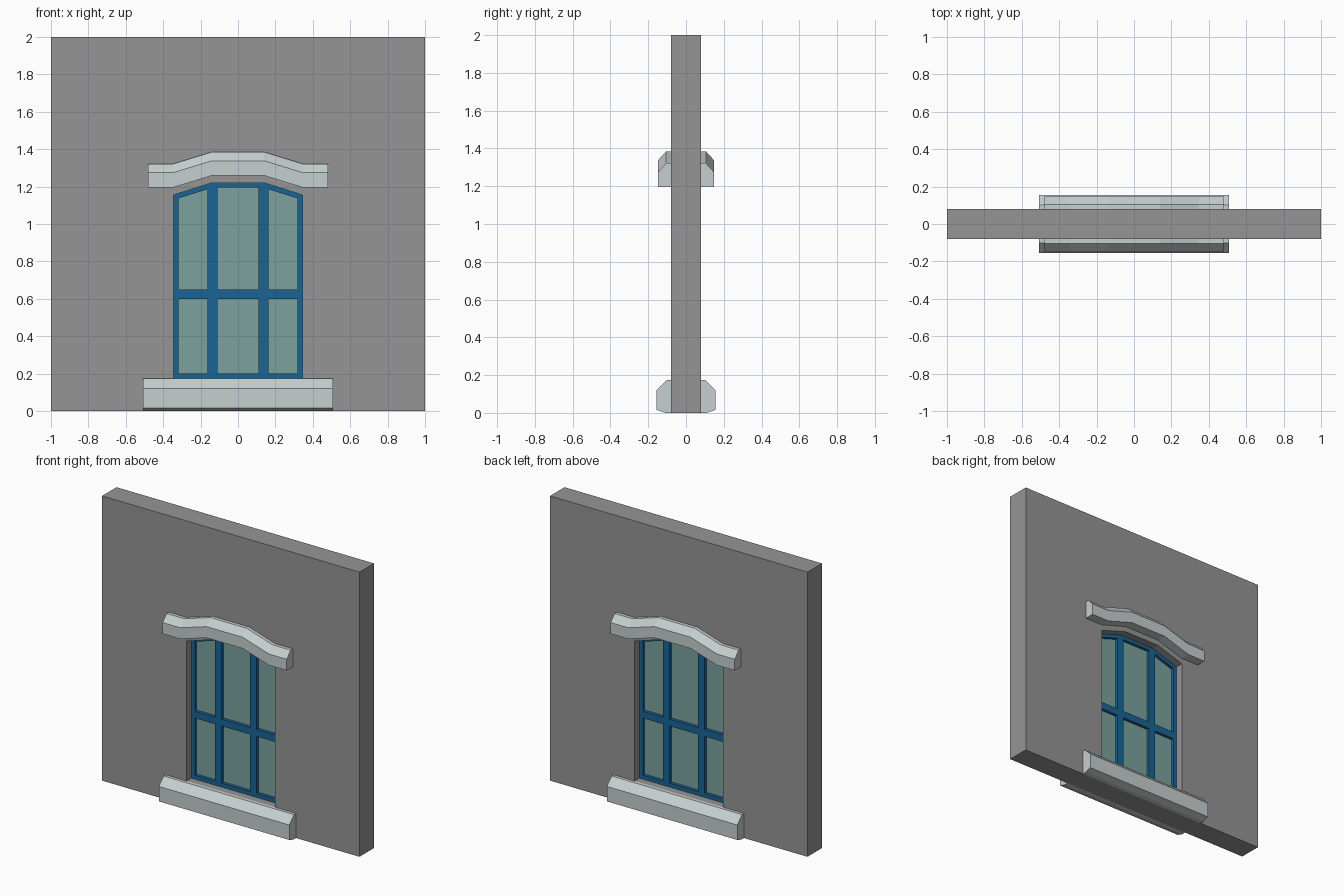
import bpy, bmesh, math
from mathutils import Matrix

if "Cube" in bpy.data.objects:
    bpy.data.objects.remove(bpy.data.objects["Cube"])


def material(name, color):
    m = bpy.data.materials.new(name)
    m.diffuse_color = color
    m.use_nodes = True
    m.node_tree.nodes["Principled BSDF"].inputs["Base Color"].default_value = m.diffuse_color
    return m


STONE = material("pale_stone", (0.56, 0.63, 0.62, 1))
BLUE = material("blue_paint", (0.01, 0.13, 0.30, 1))
GLASS = material("green_glass", (0.20, 0.36, 0.34, 1))
GREY = material("wall_grey", (0.30, 0.30, 0.30, 1))


def panel(name, loops, half_depth, mat):
    """Upright slab from an outer (x, z) outline and hole outlines."""
    cu = bpy.data.curves.new(name, 'CURVE')
    cu.dimensions = '2D'
    cu.fill_mode = 'BOTH'
    cu.extrude = half_depth
    for pts in loops:
        s = cu.splines.new('POLY')
        s.points.add(len(pts) - 1)
        for p, (x, z) in zip(s.points, pts):
            p.co = (x, z, 0, 1)
        s.use_cyclic_u = True
    tmp = bpy.data.objects.new(name + "_outline", cu)
    bpy.context.collection.objects.link(tmp)
    dg = bpy.context.evaluated_depsgraph_get()
    me = bpy.data.meshes.new_from_object(tmp.evaluated_get(dg))
    bpy.data.objects.remove(tmp)
    me.transform(Matrix.Rotation(math.pi / 2, 4, 'X'))
    bm = bmesh.new()
    bm.from_mesh(me)
    bmesh.ops.remove_doubles(bm, verts=bm.verts, dist=1e-5)
    bmesh.ops.recalc_face_normals(bm, faces=bm.faces)
    finish(name, bm, mat, me)


def loft(name, stations, profile, side, mat):
    """Moulding: a (depth, height) profile carried along (x, z) stations."""
    bm = bmesh.new()
    rings = [[bm.verts.new((x, side * d, z + h)) for d, h in profile]
             for x, z in stations]
    n = len(profile)
    for a, b in zip(rings, rings[1:]):
        for i in range(n):
            j = (i + 1) % n
            bm.faces.new((a[i], a[j], b[j], b[i]))
    bm.faces.new(rings[0])
    bm.faces.new(rings[-1][::-1])
    bmesh.ops.recalc_face_normals(bm, faces=bm.faces)
    finish(name, bm, mat, bpy.data.meshes.new(name))


def finish(name, bm, mat, me):
    bm.to_mesh(me)
    bm.free()
    me.name = name
    me.materials.clear()
    me.materials.append(mat)
    for p in me.polygons:
        p.use_smooth = False
        p.material_index = 0
    bpy.context.collection.objects.link(bpy.data.objects.new(name, me))


def rect(x0, x1, z0, z1):
    return [(x0, z0), (x1, z0), (x1, z1), (x0, z1)]


def mirror(pts):
    return [(-x, z) for x, z in reversed(pts)]


# wall with arched opening
BASE = 0.172
opening = [(-0.345, BASE), (0.345, BASE), (0.345, 1.155),
           (0.14, 1.22), (-0.14, 1.22), (-0.345, 1.155)]
panel("wall", [rect(-1, 1, 0, 2), opening], 0.08, GREY)

# window frame with six panes
upper = [(0.162, 0.65), (0.318, 0.65), (0.318, 1.137), (0.162, 1.186)]
lower = rect(0.162, 0.318, 0.2, 0.6)
panes = [rect(-0.11, 0.11, 0.2, 0.6), rect(-0.11, 0.11, 0.65, 1.195),
         upper, lower, mirror(upper), mirror(lower)]
panel("window_frame", [opening] + panes, 0.025, BLUE)

# glass
for i, p in enumerate(panes):
    panel(f"glass_pane_{i + 1}", [p], 0.004, GLASS)

# sill and arched hood on both faces of the wall
sill_profile = [(0.078, 0), (0.11, 0), (0.155, 0.015), (0.155, 0.12),
                (0.102, 0.173), (0.078, 0.173)]
hood_profile = [(0.078, 0), (0.148, 0), (0.148, 0.079),
                (0.105, 0.126), (0.078, 0.126)]
hood_path = [(-0.482, 1.196), (-0.345, 1.196), (-0.14, 1.259),
             (0.14, 1.259), (0.345, 1.196), (0.482, 1.196)]
for label, side in (("front", -1), ("back", 1)):
    loft(label + "_sill", [(-0.507, 0), (0.507, 0)], sill_profile, side, STONE)
    loft(label + "_hood", hood_path, hood_profile, side, STONE)
